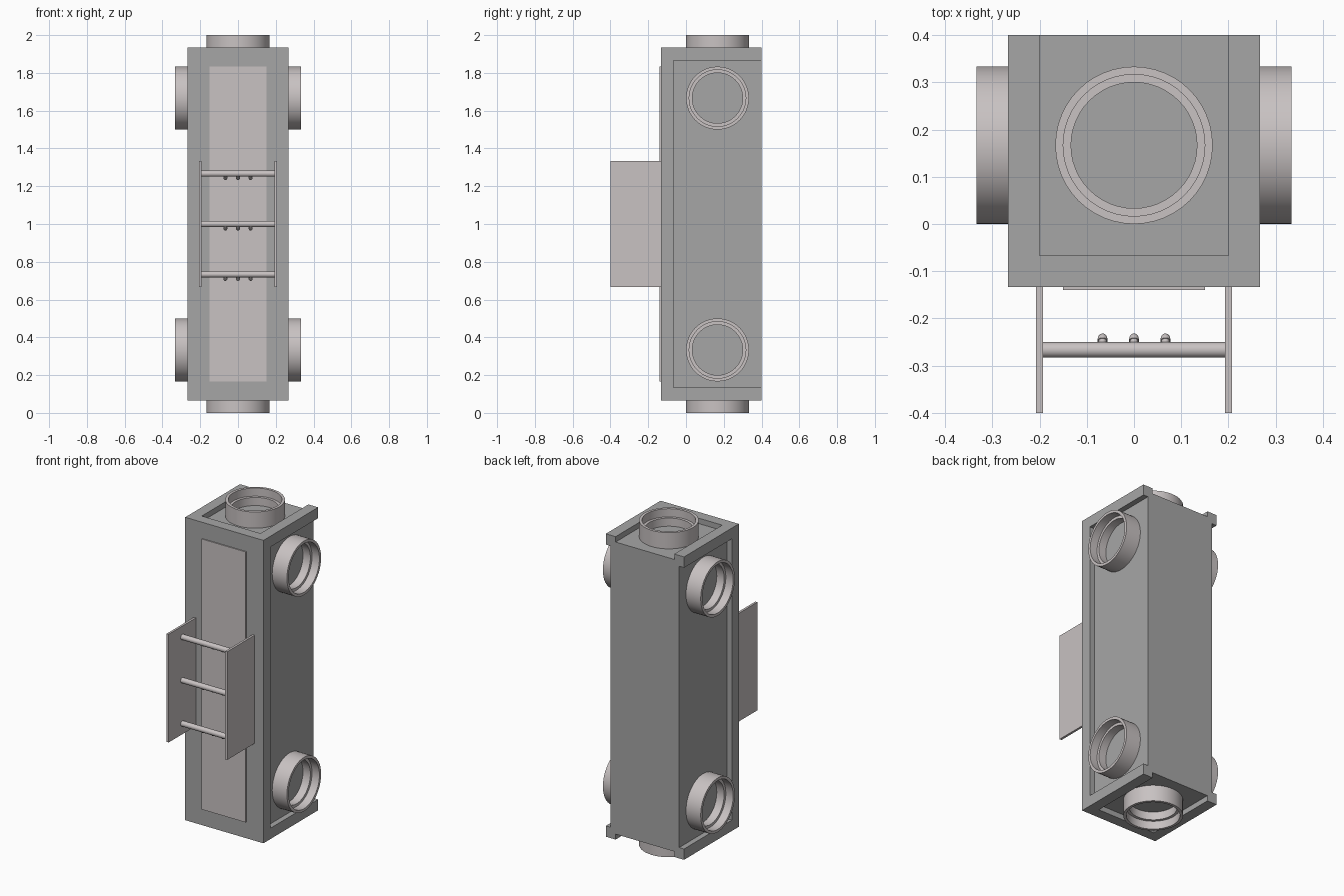
import bpy, bmesh
from math import pi, cos, sin, radians
from mathutils import Vector, Matrix

if "Cube" in bpy.data.objects:
    bpy.data.objects.remove(bpy.data.objects["Cube"])

U = 1 / 15  # modelling unit of the design


def material(name, color):
    m = bpy.data.materials.new(name)
    m.diffuse_color = (*color, 1)
    m.use_nodes = True
    m.node_tree.nodes["Principled BSDF"].inputs["Base Color"].default_value = m.diffuse_color
    return m


DARK = material("grey_casing", (0.38, 0.38, 0.38))
PALE = material("pale_metal", (0.58, 0.54, 0.54))


def finish(name, bm, mat, smooth=False):
    bmesh.ops.recalc_face_normals(bm, faces=bm.faces[:])
    me = bpy.data.meshes.new(name)
    bm.to_mesh(me)
    bm.free()
    me.materials.append(mat)
    ob = bpy.data.objects.new(name, me)
    bpy.context.collection.objects.link(ob)
    if smooth:
        bpy.ops.object.select_all(action='DESELECT')
        ob.select_set(True)
        bpy.context.view_layer.objects.active = ob
        bpy.ops.object.shade_smooth_by_angle(angle=radians(35))
    return ob


def box(name, lo, hi, mat):
    lo, hi = Vector(lo), Vector(hi)
    bm = bmesh.new()
    bmesh.ops.create_cube(bm, size=1, matrix=Matrix.Translation((lo + hi) / 2)
                          @ Matrix.Diagonal((*(hi - lo), 1)))
    return finish(name, bm, mat)


def lathe(name, profile, origin, axis, mat, segs=48, closed=False):
    """Revolve (radius, height) points around an axis."""
    M = Matrix.Translation(origin) @ Vector(axis).to_track_quat('Z', 'Y').to_matrix().to_4x4()
    bm = bmesh.new()
    vs = [bm.verts.new((r, 0, h)) for r, h in profile]
    es = [bm.edges.new(p) for p in zip(vs, vs[1:])]
    if closed:
        es.append(bm.edges.new((vs[-1], vs[0])))
    bmesh.ops.spin(bm, geom=vs + es, axis=(0, 0, 1), cent=(0, 0, 0),
                   angle=2 * pi, steps=segs)
    bmesh.ops.remove_doubles(bm, verts=bm.verts[:], dist=1e-5)
    bm.transform(M)
    return finish(name, bm, mat, True)


# main casing, with shallow recesses that run out through the back
body = box("casing", (-4 * U, -2 * U, U), (4 * U, 6 * U, 29 * U), DARK)
cutters = []
for s in (-1, 1):
    xs = sorted((s * 3.5 * U, s * 5 * U))
    cutters.append(box("side_recess_cutter", (xs[0], -U, 2 * U), (xs[1], 7 * U, 28 * U), DARK))
    zs = sorted((15 * U + s * 13.5 * U, 15 * U + s * 15 * U))
    cutters.append(box("end_recess_cutter", (-3 * U, -U, zs[0]), (3 * U, 7 * U, zs[1]), DARK))
bpy.context.view_layer.objects.active = body
for c in cutters:
    c.hide_render = True
    mod = body.modifiers.new("recess", 'BOOLEAN')
    mod.operation, mod.solver, mod.object = 'DIFFERENCE', 'EXACT', c
    bpy.ops.object.modifier_apply(modifier=mod.name)
for c in cutters:
    bpy.data.objects.remove(c)

# stepped port collars on both sides, top and bottom
collar = [(2.5 * U, -0.005), (2.5 * U, 1.5 * U), (2.25 * U, 1.5 * U),
          (2.25 * U, 0.75 * U), (2 * U, 0.75 * U), (2 * U, -0.005)]
for s in (-1, 1):
    for z in (5 * U, 25 * U):
        lathe("side_port", collar, (s * 3.5 * U, 2.5 * U, z), (s, 0, 0), PALE, closed=True)
    lathe("end_port", collar, (0, 2.5 * U, 15 * U + s * 13.5 * U), (0, 0, s), PALE, closed=True)

# front display panel
box("front_panel", (-0.15, -0.14, 2.5 * U), (0.15, -0.13, 27.5 * U), PALE)

# side screens
for s in (-1, 1):
    box("side_screen", (s * 0.2 - 0.007, -0.4, 10 * U), (s * 0.2 + 0.007, -0.13, 20 * U), PALE)

# rods carrying small lamps aimed back and down at the panel
R, L = 0.0165, 0.038
lamp = [(0.0, 0.0), (0.0085, 0.0), (0.0085, 0.026), (0.0105, 0.026), (0.0105, L - 0.006)]
lamp += [(0.0105 * cos(a), L - 0.006 + 0.0135 * sin(a)) for a in (pi / 8, pi / 4, 3 * pi / 8)]
lamp += [(0.0, L + 0.0075)]
for z in (11 * U, 15 * U, 19 * U):
    lathe("lamp_rod", [(0, -0.194), (R, -0.194), (R, 0.194), (0, 0.194)],
          (0, -4 * U, z), (1, 0, 0), PALE, 24)
    for x in (-U, 0, U):
        lathe("lamp", lamp, (x, -4 * U, z), (0, 1, -1), PALE, 16)
